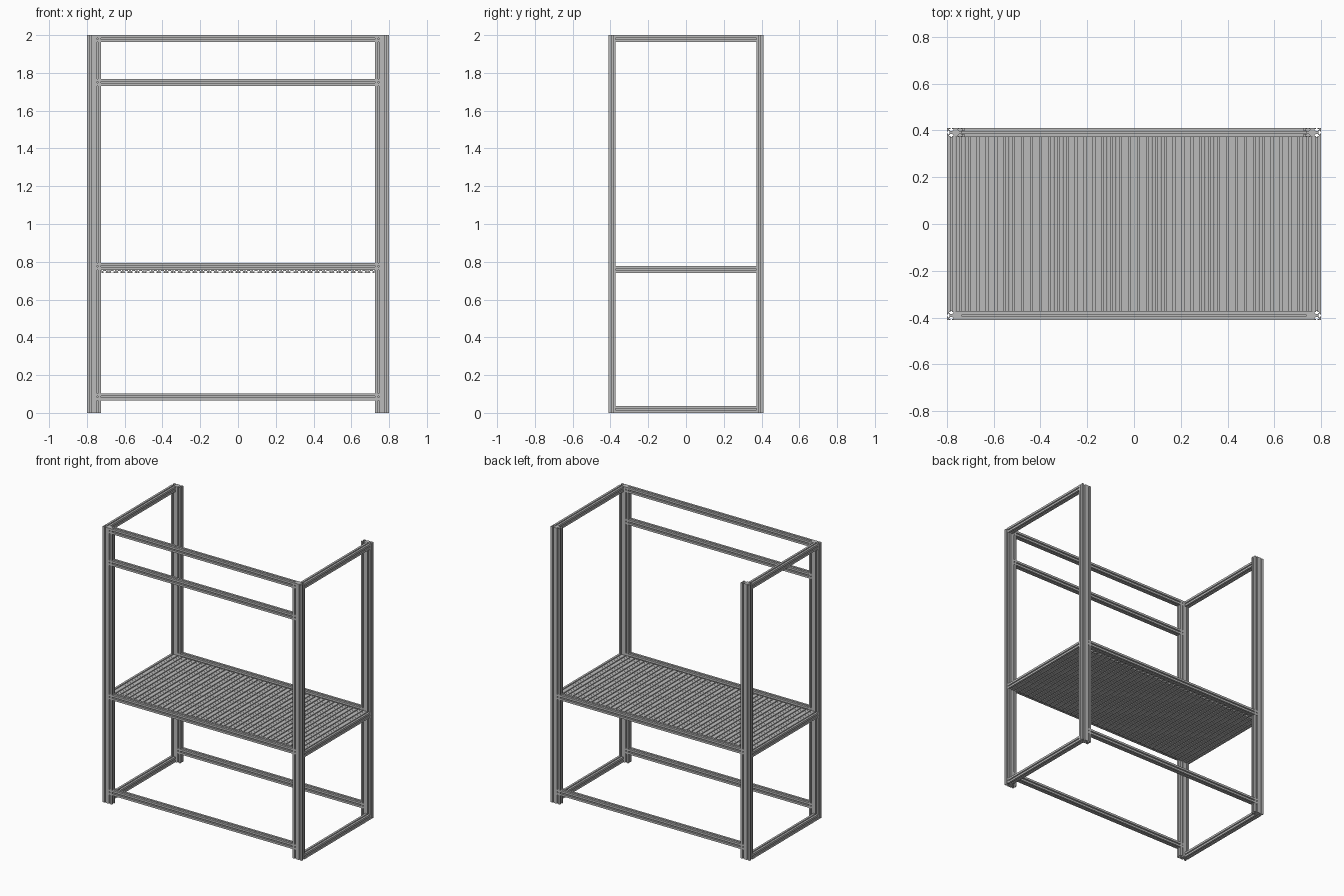
import bpy, bmesh
from mathutils import Vector

cube = bpy.data.objects.get("Cube")
if cube:
    bpy.data.objects.remove(cube, do_unlink=True)

S = 0.0375            # width of a single slotted bar
X, Y, H = 0.80, 0.41, 2.0

metal = bpy.data.materials.new("aluminium grey")
metal.use_nodes = True
metal.diffuse_color = (0.5, 0.5, 0.5, 1)
metal.node_tree.nodes["Principled BSDF"].inputs["Base Color"].default_value = (0.5, 0.5, 0.5, 1)

# Half of a T-slot: (offset from slot centre, depth), as fractions of S
SLOT = [(-.10, 0), (-.10, .11), (-.25, .11), (-.25, .19), (-.12, .31)]
SLOT += [(-t, d) for t, d in reversed(SLOT)]


def slotted_outline(nu, nv):
    """Outline of a bar nu by nv units, with one slot per unit on each side."""
    hu, hv = nu * S / 2, nv * S / 2
    corners = [Vector(c) for c in ((-hu, -hv), (hu, -hv), (hu, hv), (-hu, hv))]
    pts = []
    for i, start in enumerate(corners):
        along = (corners[(i + 1) % 4] - start).normalized()
        inward = Vector((-along.y, along.x))
        pts.append(start)
        for k in range(nu if i % 2 == 0 else nv):
            pts += [start + along * S * (k + .5 + t) + inward * S * d for t, d in SLOT]
    return pts


def bar(name, axis, length, centre, nu=1, nv=1):
    """Extrude the slotted outline along an axis, centred at a point."""
    place = {"z": lambda u, v, t: (u, v, t),
             "x": lambda u, v, t: (t, u, v),
             "y": lambda u, v, t: (v, t, u)}[axis]
    bm = bmesh.new()
    verts = [bm.verts.new(place(p.x, p.y, -length / 2)) for p in slotted_outline(nu, nv)]
    face = bm.faces.new(verts)
    ext = bmesh.ops.extrude_face_region(bm, geom=[face])
    moved = [g for g in ext["geom"] if isinstance(g, bmesh.types.BMVert)]
    bmesh.ops.translate(bm, verts=moved, vec=place(0, 0, length))
    bmesh.ops.recalc_face_normals(bm, faces=bm.faces)
    mesh = bpy.data.meshes.new(name)
    bm.to_mesh(mesh)
    bm.free()
    mesh.materials.append(metal)
    obj = bpy.data.objects.new(name, mesh)
    obj.location = centre
    bpy.context.collection.objects.link(obj)
    return obj


py = Y - S / 2                    # depth position of posts and long rails
inner_depth = 2 * (Y - S)         # clear distance between front and back posts

# Double-width corner posts
for sx, side in ((1, "left"), (-1, "right")):
    for sy, end in ((-1, "front"), (1, "back")):
        bar(f"{end}_{side}_post", "z", H, (sx * (X - S), sy * py, H / 2), nu=2)

    # Side rails joining front and back posts
    for level, z in (("lower", S / 2), ("upper", H - S / 2)):
        bar(f"{level}_{side}_side_rail", "y", inner_depth, (sx * (X - S / 2), 0, z))

# Long rails, let into the inner half of the posts
rail_length = 2 * (X - S)
for sy, end in ((-1, "front"), (1, "back")):
    bar(f"{end}_lower_rail", "x", rail_length, (0, sy * py, 0.085))
    bar(f"{end}_shelf_rail", "x", rail_length, (0, sy * py, 0.776))
bar("front_middle_rail", "x", rail_length, (0, -py, 1.75))
bar("front_top_rail", "x", rail_length, (0, -py, H - S / 2))

# Shelf made of bars laid side by side
count = 42
slats = bar("shelf_slats", "y", inner_depth, (-X + S / 2, 0, 0.759))
array = slats.modifiers.new("slat_row", "ARRAY")
array.count = count
array.use_relative_offset = False
array.use_constant_offset = True
array.constant_offset_displace = ((2 * X - S) / (count - 1), 0, 0)
